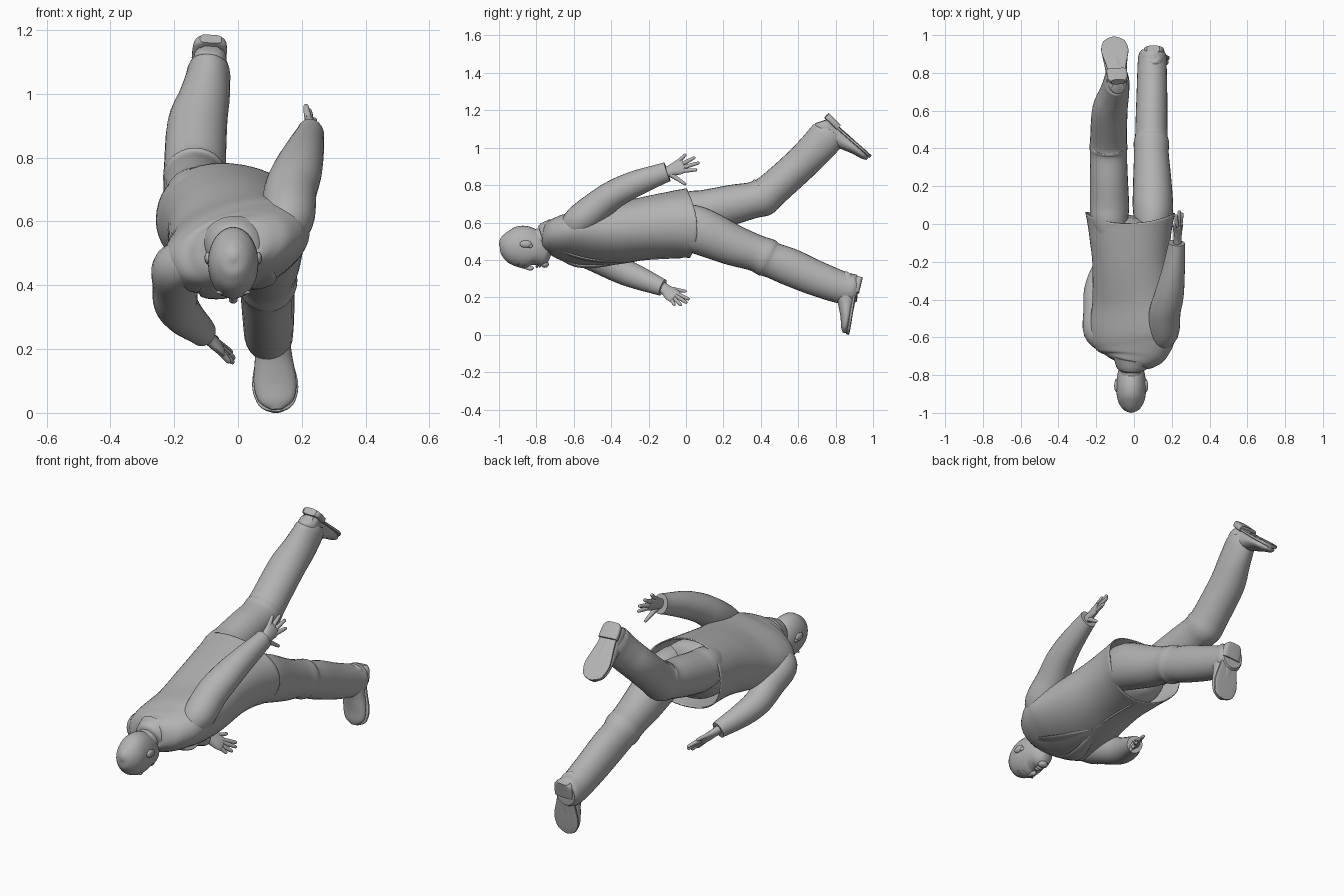
import bpy, bmesh, math
from mathutils import Vector as V

grey = bpy.data.materials.new("plain_grey")
grey.diffuse_color = (0.45, 0.45, 0.45, 1)


def spline(rows, sub):
    """Smooth interpolation through rows of numbers."""
    out = []
    for i in range(len(rows) - 1):
        p0, p1, p2 = rows[max(i - 1, 0)], rows[i], rows[i + 1]
        p3 = rows[min(i + 2, len(rows) - 1)]
        for k in range(sub):
            t = k / sub
            out.append([b + 0.5 * t * (c - a + t * (2*a - 5*b + 4*c - d + t * (3*(b - c) + d - a)))
                        for a, b, c, d in zip(p0, p1, p2, p3)])
    out.append(list(rows[-1]))
    return out


def loft(name, rows, n=28, sub=4, power=2.0, angle=40, end_cap=True):
    """Skin rings of (x, y, z, half width, half height, roll) along a path."""
    rows = [tuple(r) + (0,) * (6 - len(r)) for r in rows]
    pts = spline(rows, sub)
    bm = bmesh.new()
    rings = []
    for i, r in enumerate(pts):
        c = V(r[:3])
        tan = (V(pts[min(i + 1, len(pts) - 1)][:3]) - V(pts[max(i - 1, 0)][:3])).normalized()
        side = (V((1, 0, 0)) - tan * tan.x).normalized()
        up = side.cross(tan)
        ro = math.radians(r[5])
        s, u = side * math.cos(ro) + up * math.sin(ro), up * math.cos(ro) - side * math.sin(ro)
        ring = []
        for k in range(n):
            ca, sa = math.cos(math.tau * k / n), math.sin(math.tau * k / n)
            e = 2 / power
            ring.append(bm.verts.new(c + s * r[3] * math.copysign(abs(ca) ** e, ca)
                                     + u * r[4] * math.copysign(abs(sa) ** e, sa)))
        rings.append(ring)
    for a, b in zip(rings, rings[1:]):
        for k in range(n):
            bm.faces.new((a[k], a[(k + 1) % n], b[(k + 1) % n], b[k]))
    bm.faces.new(rings[0])
    if end_cap:
        bm.faces.new(rings[-1])
    bmesh.ops.recalc_face_normals(bm, faces=bm.faces)
    me = bpy.data.meshes.new(name)
    bm.to_mesh(me)
    bm.free()
    me.materials.append(grey)
    ob = bpy.data.objects.new(name, me)
    bpy.context.collection.objects.link(ob)
    bpy.ops.object.select_all(action='DESELECT')
    ob.select_set(True)
    bpy.context.view_layer.objects.active = ob
    bpy.ops.object.shade_smooth_by_angle(angle=math.radians(angle))
    return ob


def blob(name, c, r):
    """Small ellipsoid."""
    rows = [(c[0], c[1] + r[1] * math.sin(a), c[2], r[0] * math.cos(a), r[2] * math.cos(a))
            for a in [math.radians(d) for d in range(-84, 85, 21)]]
    loft(name, rows, 16, 1, angle=60)


def hand(label, wrist, tips, thumb, roll):
    """Palm, four fingers and a thumb fanning from the wrist."""
    w = V(wrist)
    mid = sum((V(t) for t in tips), V()) / 4
    loft(label + "_palm", [(*w.lerp(mid, f), a, b, roll) for f, a, b in (
        (-.15, .022, .028), (.12, .02, .032), (.4, .018, .042), (.56, .014, .041), (.62, .008, .034))], 16)
    for i, t in enumerate(tips + [thumb]):
        t = V(t)
        base = w.lerp(t, .2 if i == 4 else .48)
        f = 1.3 if i == 4 else 1
        loft(f"{label}_finger_{i}", [(*base, .012 * f, .012 * f), (*base.lerp(t, .55), .0105, .0105),
                                     (*base.lerp(t, .93), .008, .008), (*t, .002, .002)], 10, 3)


def shoe(label, heel, toe, normal):
    """Upper, sole and heel block placed along the heel-to-toe line."""
    h, t, nrm = V(heel), V(toe), V(normal).normalized()

    def rows(table):
        return [(*(h.lerp(t, f) - nrm * d), a, b) for f, d, a, b in table]
    loft(label + "_upper", rows([(.01, .06, .03, .034), (.08, .068, .05, .055), (.28, .072, .054, .06),
                                 (.48, .054, .059, .046), (.72, .037, .067, .031),
                                 (.9, .03, .054, .021), (.985, .027, .018, .01)]))
    loft(label + "_sole", rows([(.02, .022, .03, .008), (.1, .022, .047, .008), (.35, .022, .05, .008),
                                (.7, .014, .072, .009), (.88, .01, .062, .009), (.96, .009, .042, .009),
                                (1, .009, .012, .009)]), power=5)
    loft(label + "_heel", rows([(0, .018, .034, .018), (.05, .018, .049, .018), (.15, .018, .054, .018),
                                (.27, .018, .054, .018)]), power=4)


# jacket body, twisted between shoulders and hips, with an open curved hem
jacket = loft("jacket", [(-.01, -.748, .53, .085, .07, 6), (-.005, -.725, .527, .135, .086, 12),
                         (0, -.69, .522, .182, .103, 15), (0, -.64, .52, .218, .116, 17),
                         (-.005, -.56, .523, .236, .135, 18), (-.005, -.4, .534, .218, .153, 16),
                         (-.015, -.2, .572, .206, .167, 5), (-.02, -.06, .59, .218, .178, -4),
                         (-.02, .03, .597, .238, .184, -9)], 48, 5, 2.15, end_cap=False)
for v in jacket.data.vertices:
    if v.co.y > -.1:
        v.co.y += (v.co.y + .1) / .13 * (.05 * (1 - ((v.co.z - .6) / .19) ** 2) - .02)
hem = jacket.modifiers.new("cloth_thickness", 'SOLIDIFY')
hem.thickness = .006
# seat of the trousers inside the hem
loft("trouser_seat", [(-.02, -.12, .585, .185, .145, -6), (-.02, -.05, .597, .195, .155, -9),
                      (-.02, 0, .603, .185, .135, -12), (-.018, .025, .606, .15, .1, -14),
                      (-.015, .04, .608, .08, .05, -14)], 36)
# collar and lapels
loft("collar", [(-.014, -.768, .514, .068, .07), (-.014, -.762, .516, .08, .08),
                (-.012, -.74, .520, .09, .087), (-.008, -.71, .526, .105, .093)], 32, 1, angle=60)
for s, lab in ((1, "left"), (-1, "right")):
    loft(lab + "_lapel", [(s * .07, -.705, .45 + s * .018, .02, .008), (s * .08, -.6, .398 + s * .024, .042, .009),
                          (s * .055, -.48, .381 + s * .015, .033, .008), (s * .01, -.33, .391, .006, .006)], 16)
loft("shirt_button_edge", [(0, -.34, .39, .006, .006), (0, -.2, .405, .006, .005), (-.01, -.02, .414, .006, .005)], 10)

# sleeves
loft("left_sleeve", [(.12, -.635, .55, .05, .055), (.155, -.575, .605, .081, .083), (.163, -.47, .69, .083, .082),
                     (.185, -.38, .754, .078, .076), (.205, -.27, .808, .064, .069),
                     (.222, -.14, .857, .048, .056), (.226, -.10, .871, .044, .053)])
loft("right_sleeve", [(-.15, -.64, .475, .05, .06), (-.19, -.57, .455, .077, .08), (-.196, -.46, .405, .072, .08),
                      (-.195, -.35, .345, .069, .071), (-.167, -.25, .303, .06, .063),
                      (-.12, -.15, .262, .046, .049), (-.11, -.125, .252, .042, .046)])
hand("left_hand", (.23, -.10, .87),
     [(.212, .0, .965), (.223, .05, .95), (.24, .072, .92), (.255, .06, .882)], (.253, .0, .802), 22)
hand("right_hand", (-.108, -.12, .25),
     [(-.02, .018, .189), (-.012, .005, .17), (-.014, -.025, .156), (-.025, -.06, .158)], (-.065, .003, .232), 22)

# trouser legs with knee folds, running down over the shoe tops
loft("left_trouser", [(.095, -.06, .585, .085, .115), (.1, .02, .572, .1, .125), (.10, .1, .545, .107, .125),
                      (.096, .25, .48, .1, .11),
                      (.092, .37, .438, .092, .098), (.092, .43, .413, .094, .103), (.092, .465, .397, .086, .096),
                      (.093, .56, .36, .084, .1), (.095, .7, .30, .081, .094), (.096, .84, .25, .077, .086),
                      (.098, .895, .245, .073, .08), (.099, .918, .243, .06, .066)])
loft("right_trouser", [(-.115, -.06, .645, .085, .1), (-.13, .03, .662, .1, .106), (-.13, .1, .665, .104, .109),
                       (-.133, .25, .696, .1, .106), (-.135, .36, .72, .098, .097), (-.135, .41, .737, .1, .104),
                       (-.135, .455, .77, .097, .094),
                       (-.128, .6, .90, .094, .092), (-.107, .68, .98, .081, .094), (-.095, .735, 1.04, .071, .096),
                       (-.092, .76, 1.07, .067, .094), (-.09, .775, 1.095, .058, .075)])
shoe("left_shoe", (.102, .945, .305), (.122, .872, .0), (0, .97, -.24))
shoe("right_shoe", (-.085, .765, 1.185), (-.108, .992, .958), (0, .71, .7))

# head and neck
X = -.015
loft("head", [(X, -.999, .485, .006, .006), (X, -.99, .485, .03, .038), (X, -.97, .482, .052, .066),
              (X, -.93, .476, .072, .098), (X, -.87, .470, .079, .113), (X, -.81, .455, .075, .1),
              (X, -.775, .435, .065, .077), (X, -.75, .415, .05, .055), (X, -.73, .405, .022, .025)], 32)
loft("neck", [(X, -.85, .49, .058, .068), (X, -.78, .503, .058, .066), (-.01, -.69, .525, .068, .068)])
# face details
loft("nose", [(X, -.885, .366, .006, .008), (X, -.85, .360, .010, .012), (X, -.83, .355, .014, .013),
              (X, -.818, .364, .008, .008)], 14)
blob("chin", (X, -.755, .376), (.028, .022, .018))
blob("upper_lip", (X, -.797, .366), (.022, .007, .009))
blob("lower_lip", (X, -.783, .368), (.02, .007, .009))
for s, lab in ((1, "left"), (-1, "right")):
    blob(lab + "_ear", (X + s * .079, -.857, .485), (.011, .032, .02))
    blob(lab + "_ear_lobe", (X + s * .077, -.833, .475), (.009, .014, .011))
    blob(lab + "_eye", (X + s * .03, -.87, .373), (.012, .008, .007))
    blob(lab + "_brow", (X + s * .032, -.897, .378), (.022, .007, .007))
